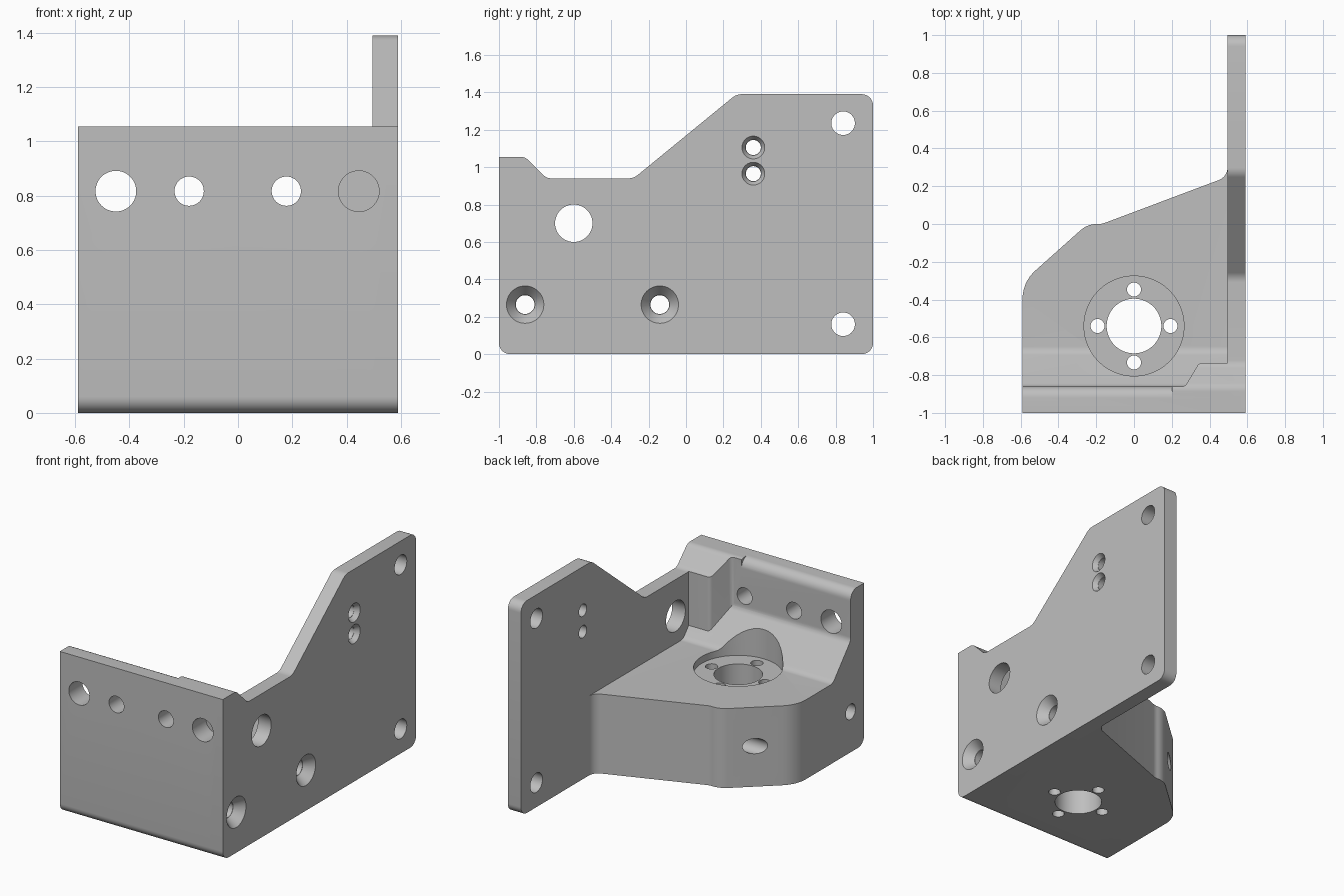
import bpy, bmesh, math
from mathutils import Vector, Matrix

cube = bpy.data.objects.get("Cube")
if cube:
    bpy.data.objects.remove(cube, do_unlink=True)

grey = bpy.data.materials.new("machined_grey")
grey.use_nodes = True
grey.diffuse_color = (0.52, 0.52, 0.52, 1)
grey.node_tree.nodes["Principled BSDF"].inputs["Base Color"].default_value = grey.diffuse_color


def rounded(corners, steps=8):
    """Outline from (a, b, radius) corners, with every radius turned into an arc."""
    out = []
    for i, (a, b, r) in enumerate(corners):
        p = Vector((a, b))
        if r == 0:
            out.append(p)
            continue
        u = (Vector(corners[i - 1][:2]) - p).normalized()
        v = (Vector(corners[(i + 1) % len(corners)][:2]) - p).normalized()
        half = u.angle(v) / 2
        reach = r / math.tan(half)
        centre = p + (u + v).normalized() * (r / math.sin(half))
        start, end = p + u * reach - centre, p + v * reach - centre
        sweep = start.angle_signed(end)
        for k in range(steps + 1):
            out.append(centre + Matrix.Rotation(-sweep * k / steps, 2) @ start)
    return out


def finish(name, bm):
    bmesh.ops.recalc_face_normals(bm, faces=bm.faces)
    mesh = bpy.data.meshes.new(name)
    bm.to_mesh(mesh)
    bm.free()
    mesh.materials.append(grey)
    ob = bpy.data.objects.new(name, mesh)
    bpy.context.collection.objects.link(ob)
    return ob


def extrude(name, outline, axis, lo, hi):
    """Prism of an outline in (y, z) along x, or in (x, y) along z."""
    bm = bmesh.new()
    place = (lambda p, d: (d, p.x, p.y)) if axis == "x" else (lambda p, d: (p.x, p.y, d))
    face = bm.faces.new([bm.verts.new(place(p, lo)) for p in outline])
    ext = bmesh.ops.extrude_face_region(bm, geom=[face])
    shift = Vector((hi - lo, 0, 0)) if axis == "x" else Vector((0, 0, hi - lo))
    bmesh.ops.translate(bm, vec=shift, verts=[g for g in ext["geom"] if isinstance(g, bmesh.types.BMVert)])
    return finish(name, bm)


TURN = {"x": Matrix.Rotation(math.pi / 2, 4, "Y"),
        "y": Matrix.Rotation(-math.pi / 2, 4, "X"),
        "z": Matrix.Identity(4)}


def combine(target, other, operation):
    mod = target.modifiers.new("join", "BOOLEAN")
    mod.operation, mod.solver, mod.object = operation, "EXACT", other
    bpy.context.view_layer.objects.active = target
    bpy.ops.object.modifier_apply(modifier=mod.name)
    bpy.data.objects.remove(other, do_unlink=True)


def drill(target, axis, middle, length, r1, r2=None):
    """Cut a cylinder or cone; r1 is the radius at the low end of the axis."""
    bm = bmesh.new()
    bmesh.ops.create_cone(bm, cap_ends=True, segments=48, radius1=r1,
                          radius2=r1 if r2 is None else r2, depth=length,
                          matrix=Matrix.Translation(middle) @ TURN[axis])
    cutter = finish("cutter", bm)
    cutter.hide_render = True
    combine(target, cutter, "DIFFERENCE")


INNER, OUTER, FLOOR = 0.495, 0.59, 0.52

# Side plate
plate_outline = rounded([
    (-1, 0, 0.06), (1, 0, 0.06), (1, 1.39, 0.06), (0.27, 1.39, 0.08),
    (-0.28, 0.94, 0.08), (-0.745, 0.94, 0.06), (-0.86, 1.055, 0.06), (-1, 1.055, 0)])
bracket = extrude("motor_bracket", plate_outline, "x", INNER, OUTER)

# Base block and front wall, trimmed to the plan outline
block = extrude("block", rounded([
    (-1, 0, 0.06), (0.5, 0, 0), (0.5, FLOOR, 0), (-0.675, FLOOR, 0.06),
    (-0.86, 0.73, 0.06), (-0.86, 1.055, 0.06), (-1, 1.055, 0)]), "x", -OUTER, 0.56)
plan = extrude("plan", rounded([
    (-0.7, -1.2, 0), (0.7, -1.2, 0), (0.7, 0.36, 0), (INNER, 0.36, 0),
    (INNER, 0.25, 0.07), (-0.17, 0, 0.1), (-0.246, 0, 0.13),
    (-OUTER, -0.307, 0.2), (-OUTER, -1.1, 0), (-0.7, -1.1, 0)]), "z", -0.2, 1.6)
combine(block, plan, "INTERSECT")

# Corner boss between wall and plate
boss = extrude("boss", plate_outline, "x", 0.2, 0.56)
boss_plan = extrude("boss_plan", rounded([
    (0.2, -0.93, 0), (0.56, -0.93, 0), (0.56, -0.735, 0), (INNER, -0.735, 0),
    (0.345, -0.735, 0.03), (0.27, -0.86, 0.03), (0.2, -0.86, 0)]), "z", 0.3, 1.6)
combine(boss, boss_plan, "INTERSECT")
combine(block, boss, "UNION")
combine(bracket, block, "UNION")

# Round recess with shaft hole and four screw holes
drill(bracket, "z", (0, -0.54, 0.975), 1.0, 0.265)
drill(bracket, "z", (0, -0.54, 0.3), 1.0, 0.145)
for k in range(4):
    a = k * math.pi / 2
    drill(bracket, "z", (0.193 * math.cos(a), -0.54 + 0.193 * math.sin(a), 0.3), 1.0, 0.037)

# Front wall holes, the last one blind
for x, r in ((-0.45, 0.075), (-0.18, 0.054), (0.178, 0.054)):
    drill(bracket, "y", (x, -0.95, 0.817), 0.4, r)
drill(bracket, "y", (0.445, -1.0, 0.817), 0.28, 0.075)

# Plain plate holes
for y, z, r in ((-0.6, 0.7, 0.1), (0.84, 1.235, 0.063), (0.84, 0.16, 0.063)):
    drill(bracket, "x", (0.54, y, z), 0.3, r)

# Small countersunk plate holes
for z in (1.105, 0.965):
    drill(bracket, "x", (0.54, 0.36, z), 0.3, 0.04)
    drill(bracket, "x", (OUTER, 0.36, z), 0.06, 0.042, 0.08)

# Long countersunk holes right across the block
for y in (-0.86, -0.14):
    drill(bracket, "x", (0, y, 0.265), 1.6, 0.05)
    drill(bracket, "x", (OUTER, y, 0.265), 0.12, 0.052, 0.148)

bpy.ops.object.select_all(action="DESELECT")
bracket.select_set(True)
bpy.context.view_layer.objects.active = bracket
bpy.ops.object.shade_smooth_by_angle(angle=math.radians(25))
